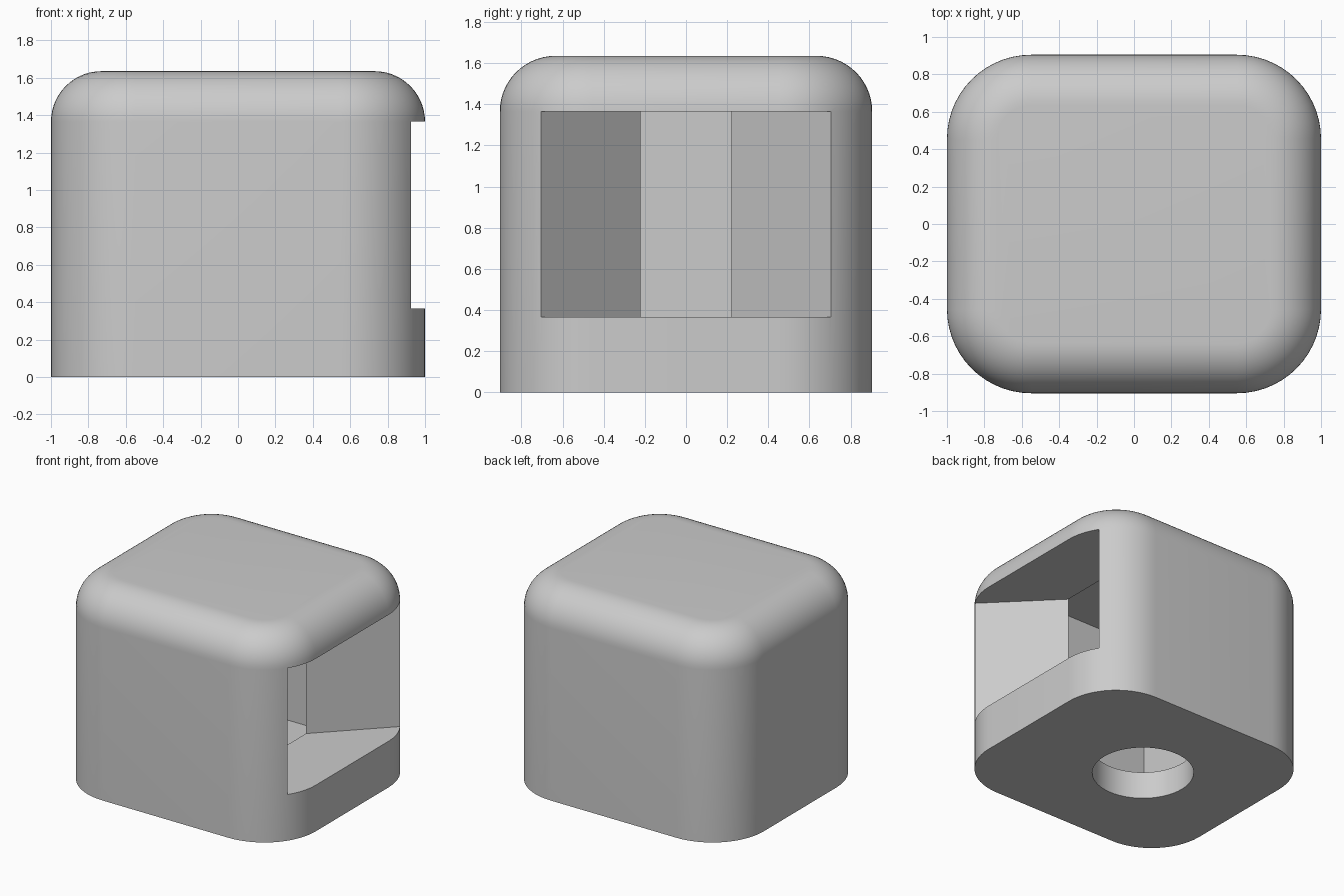
import bpy, bmesh, math

if "Cube" in bpy.data.objects:
    bpy.data.objects.remove(bpy.data.objects["Cube"])

HX, HY, H = 1.0, 0.905, 1.635      # half sizes and height
R, RT = 0.45, 0.27                 # vertical corner radius, top edge radius
SEG = 14

grey = bpy.data.materials.new("light grey")
grey.diffuse_color = (0.6, 0.6, 0.6, 1)
grey.use_nodes = True
grey.node_tree.nodes["Principled BSDF"].inputs["Base Color"].default_value = grey.diffuse_color


def stack(name, rings):
    """Closed solid from a stack of matching rings."""
    bm = bmesh.new()
    rows = [[bm.verts.new(p) for p in ring] for ring in rings]
    n = len(rows[0])
    for a, b in zip(rows, rows[1:]):
        for i in range(n):
            j = (i + 1) % n
            bm.faces.new((a[i], a[j], b[j], b[i]))
    bm.faces.new(rows[0][::-1])
    bm.faces.new(rows[-1])
    bmesh.ops.recalc_face_normals(bm, faces=bm.faces)
    mesh = bpy.data.meshes.new(name)
    bm.to_mesh(mesh)
    bm.free()
    mesh.materials.append(grey)
    obj = bpy.data.objects.new(name, mesh)
    bpy.context.collection.objects.link(obj)
    return obj


def rounded_ring(inset, z):
    """Rounded rectangle, moved inward by inset."""
    r = R - inset
    ring = []
    for k, (sx, sy) in enumerate([(1, 1), (-1, 1), (-1, -1), (1, -1)]):
        for i in range(SEG + 1):
            a = (k + i / SEG) * math.pi / 2
            ring.append((sx * (HX - R) + r * math.cos(a),
                         sy * (HY - R) + r * math.sin(a), z))
    return ring


def prism(name, outline, z0, z1):
    return stack(name, [[(x, y, z) for x, y in outline] for z in (z0, z1)])


# Outer body with a rounded top edge
rings = [rounded_ring(0, 0)]
for i in range(SEG + 1):
    a = i / SEG * math.pi / 2
    rings.append(rounded_ring(RT * (1 - math.cos(a)), H - RT + RT * math.sin(a)))
body = stack("hollow_body", rings)

# Inner chamber, flared side opening and round hole in the base
chamber = prism("chamber_cutter",
                [(-0.594, -0.592), (0.441, -0.592), (0.441, 0.592), (-0.594, 0.592)],
                0.217, 1.505)
flare = prism("flare_cutter",
              [(0.3, -0.22), (0.441, -0.22), (1.1, -0.88),
               (1.1, 0.88), (0.441, 0.22), (0.3, 0.22)], 0.365, 1.365)
hole = prism("hole_cutter",
             [(-0.085 + 0.37 * math.cos(t * math.pi / 32),
               0.37 * math.sin(t * math.pi / 32)) for t in range(64)], -0.1, 0.4)

bpy.context.view_layer.objects.active = body
for cutter in (chamber, flare, hole):
    cutter.hide_render = True
    mod = body.modifiers.new(cutter.name, 'BOOLEAN')
    mod.operation = 'DIFFERENCE'
    mod.solver = 'EXACT'
    mod.object = cutter
    bpy.ops.object.modifier_apply(modifier=mod.name)
    bpy.data.objects.remove(cutter)

# Smooth the curved parts, keep the cut edges sharp
bpy.ops.object.select_all(action='DESELECT')
body.select_set(True)
bpy.ops.object.shade_smooth_by_angle(angle=math.radians(30))
